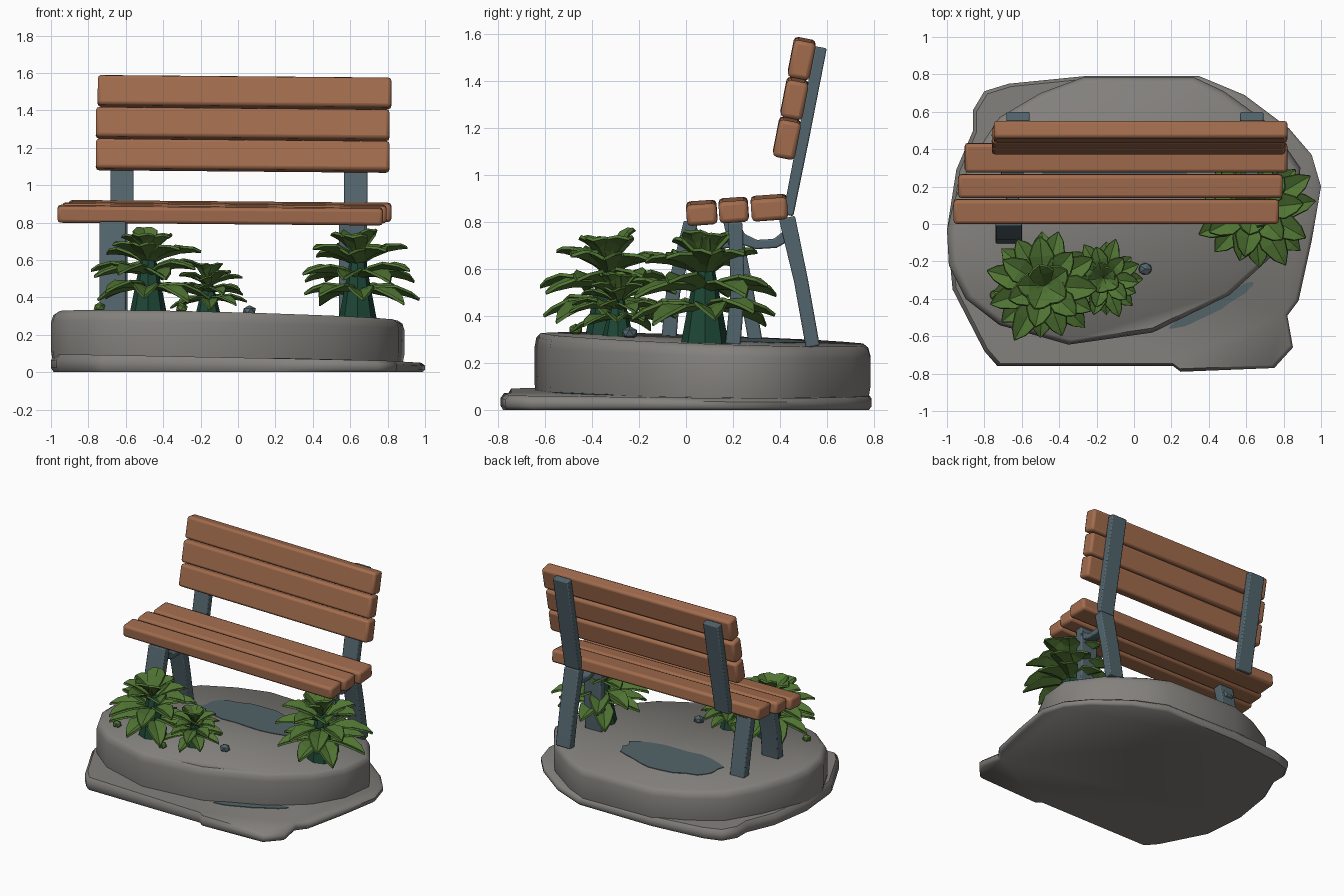
import bpy, bmesh, math, random
from mathutils import Vector, Matrix

random.seed(4)
cube = bpy.data.objects.get("Cube")
if cube:
    bpy.data.objects.remove(cube, do_unlink=True)


def material(name, rgb):
    m = bpy.data.materials.new(name)
    m.use_nodes = True
    m.diffuse_color = (*rgb, 1)
    m.node_tree.nodes["Principled BSDF"].inputs["Base Color"].default_value = (*rgb, 1)
    return m


STONE = material("grey stone", (0.23, 0.22, 0.205))
WOOD = material("brown wood", (0.36, 0.15, 0.075))
METAL = material("slate metal", (0.085, 0.13, 0.15))
WATER = material("puddle blue", (0.085, 0.125, 0.14))
LEAF = material("leaf green", (0.08, 0.175, 0.033))
STEM = material("dark stem green", (0.012, 0.06, 0.036))


def finish(bm, name, mat, bevel=0, smooth=None, segments=2):
    bmesh.ops.recalc_face_normals(bm, faces=bm.faces)
    me = bpy.data.meshes.new(name)
    bm.to_mesh(me)
    bm.free()
    ob = bpy.data.objects.new(name, me)
    bpy.context.collection.objects.link(ob)
    me.materials.append(mat)
    if bevel:
        mod = ob.modifiers.new("bevel", 'BEVEL')
        mod.width, mod.segments = bevel, segments
    if smooth:
        bpy.ops.object.select_all(action='DESELECT')
        ob.select_set(True)
        bpy.context.view_layer.objects.active = ob
        bpy.ops.object.shade_smooth_by_angle(angle=math.radians(smooth))
    return ob


def loft(bm, rings):
    """Bridge closed rings of equal length and cap both ends."""
    rows = [[bm.verts.new(p) for p in r] for r in rings]
    n = len(rows[0])
    for a, b in zip(rows, rows[1:]):
        for i in range(n):
            bm.faces.new((a[i], a[(i + 1) % n], b[(i + 1) % n], b[i]))
    bm.faces.new(rows[0][::-1])
    bm.faces.new(rows[-1])


def top_z(x, y):
    return 0.302 - 0.02 * x - 0.03 * y


# Stone base: a wide thin slab with a thick rounded rock on it
def stone(name, outline, levels, height):
    bm = bmesh.new()
    loft(bm, [[(x * s, y * s, height(x, y) * f) for x, y in outline] for s, f in levels])
    return finish(bm, name, STONE, smooth=50)


slab = [(-.86, .61), (-.8, .71), (-.67, .75), (-.27, .79), (.35, .79), (.59, .69), (.83, .51),
        (.95, .37), (1, .2), (.95, -.09), (.88, -.41), (.82, -.49), (.85, -.66), (.75, -.77),
        (.25, -.79), (.21, -.76), (-.73, -.76), (-.8, -.68), (-.97, -.35), (-1, -.03),
        (-.95, .29), (-.86, .5)]
rock = [(-.99, -.22), (-.9, -.4), (-.72, -.54), (-.35, -.645), (.1, -.58), (.51, -.38),
        (.74, -.17), (.86, .05), (.89, .3), (.73, .53), (.48, .71), (.32, .785), (-.27, .785),
        (-.5, .7), (-.72, .57), (-.87, .34), (-.96, .13), (-1, -.03)]
stone("base_slab", slab, [(.985, 0), (1, .25), (1, .7), (.98, 1)],
      lambda x, y: 0.072 - 0.02 * x - 0.008 * y)
stone("base_rock", rock, [(.985, .1), (1, .35), (1, .82), (.988, .94), (.96, 1)], top_z)


# Puddles: thin ragged plates
def puddle(name, x, y, rx, ry, turn, z):
    bm = bmesh.new()
    rings = []
    shape = [random.uniform(.88, 1.08) for _ in range(26)]
    for dz in (-.004, .004):
        ring = []
        for i, r in enumerate(shape):
            a = i * math.tau / len(shape)
            p = Matrix.Rotation(turn, 2) @ Vector((rx * r * math.cos(a), ry * r * math.sin(a)))
            ring.append((x + p.x, y + p.y, z(x + p.x, y + p.y) + dz))
        rings.append(ring)
    loft(bm, rings)
    finish(bm, name, WATER)


puddle("top_puddle", -.1, .34, .42, .17, 0, top_z)
puddle("slab_puddle", .42, -.435, .25, .04, .5, lambda x, y: 0.072 - .02 * x - .008 * y)


# Wooden slats
def slat(name, x0, x1, y, z, depth, height, tilt):
    bm = bmesh.new()
    bmesh.ops.create_cube(bm, size=1)
    bmesh.ops.scale(bm, vec=(x1 - x0, depth, height), verts=bm.verts)
    ob = finish(bm, name, WOOD, bevel=.018, smooth=35)
    ob.location = ((x0 + x1) / 2, y, z)
    ob.rotation_euler = (math.radians(tilt), math.radians(.5), 0)


slat("front_seat_slat", -.965, .775, .067, .84, .13, .09, 4)
slat("middle_seat_slat", -.94, .795, .203, .852, .125, .092, 4)
slat("rear_seat_slat", -.905, .82, .355, .862, .155, .095, 4)
for name, x0, y, z in (("lower", -.76, .43, 1.158), ("middle", -.76, .462, 1.327),
                       ("upper", -.75, .493, 1.497)):
    slat(name + "_back_slat", x0, x0 + 1.57, y, z, .095, .162, -11)


# Metal frame: flat bars swept along a side profile of (y, z, thickness)
def bar(name, x, width, path):
    bm = bmesh.new()
    rings = []
    for i, (y, z, t) in enumerate(path):
        a, b = path[max(i - 1, 0)], path[min(i + 1, len(path) - 1)]
        d = Vector((b[0] - a[0], b[1] - a[1])).normalized() * t / 2
        rings.append([(x + sx * width / 2, y - s * d.y, z + s * d.x)
                      for sx, s in ((-1, -1), (1, -1), (1, 1), (-1, 1))])
    loft(bm, rings)
    finish(bm, name, METAL, bevel=.007, smooth=35)


post = [(.575, 1.545, .05), (.5, 1.16, .05), (.435, .83, .045)]
arch = [(0, .79, .05), (.035, .73, .05), (.1, .705, .04), (.18, .71, .04), (.24, .75, .05)]
for side, x, front, rear in (("right", -.62, -.01, .2), ("left", .63, .18, .44)):
    bar(side + "_back_post", x, .125, post)
    lx = x - .05 if side == "right" else x - .02
    foot = front - .065 if side == "right" else front + .02
    bar(side + "_front_leg", lx, .14, [(front + .03, .8, .06), (foot + .02, .5, .06), (foot, .28, .065)])
    bar(side + "_rear_leg", lx + .02, .12, [(rear - .01, .82, .07), (rear + .05, .55, .06),
                                           (rear + .1, .27, .06)])
    bar(side + "_arch", lx + .02, .07, [(front + .02 + y, z, t) for y, z, t in arch])


# Plants: a tapered stem with tiers of folded, arching leaves
def leaf(bm, origin, angle, pitch, length, width):
    spin = Matrix.Rotation(angle, 3, 'Z')
    rows = []
    for t, w in ((0, .2), (.3, .75), (.6, 1), (.85, .6), (1, .04)):
        half = width * w / 2
        reach = length * t * math.cos(pitch)
        rise = length * (t * math.sin(pitch) - .3 * t * t)
        rows.append([bm.verts.new(Vector(origin) + spin @ Vector((reach, s * half, rise + abs(s) * half * .45)))
                     for s in (-1, 0, 1)])
    for a, b in zip(rows, rows[1:]):
        for i in (0, 1):
            bm.faces.new((a[i], a[i + 1], b[i + 1], b[i]))


def plant(name, x, y, size, height, tiers):
    ground = top_z(x, y)
    bm = bmesh.new()
    bmesh.ops.create_cone(bm, cap_ends=True, segments=8, radius1=.1 * size, radius2=.04 * size,
                          depth=height, matrix=Matrix.Translation((x, y, ground + height / 2 - .01)))
    finish(bm, name + "_stem", STEM)
    bm = bmesh.new()
    for k, (count, level, pitch, length) in enumerate(tiers):
        for i in range(count):
            a = (i + .5 * (k % 2)) * math.tau / count + random.uniform(-.15, .15)
            leaf(bm, (x, y, ground + height * level), a, math.radians(pitch + random.uniform(-7, 7)),
                 length * size * random.uniform(.9, 1.1), .135 * size)
    ob = finish(bm, name + "_leaves", LEAF)
    mod = ob.modifiers.new("thickness", 'SOLIDIFY')
    mod.thickness, mod.offset = .014 * size, 0


TIERS = [(8, .42, 10, .3), (8, .66, 20, .32), (7, .85, 36, .3), (5, .98, 58, .24)]
plant("right_plant", -.48, -.33, 1, .3, TIERS)
plant("left_plant", .64, .08, 1.03, .33, TIERS)
plant("small_plant", -.16, -.29, .68, .17, TIERS)

# Pebbles and fallen buds
for name, x, y, r, mat in (("pebble", .06, -.24, .04, METAL), ("bud_front", -.3, -.47, .035, LEAF),
                           ("bud_side", -.74, -.38, .035, LEAF)):
    bm = bmesh.new()
    bmesh.ops.create_icosphere(bm, subdivisions=1, radius=r)
    bmesh.ops.scale(bm, vec=(1, .9, .75), verts=bm.verts)
    finish(bm, name, mat).location = (x, y, top_z(x, y) + .02)
